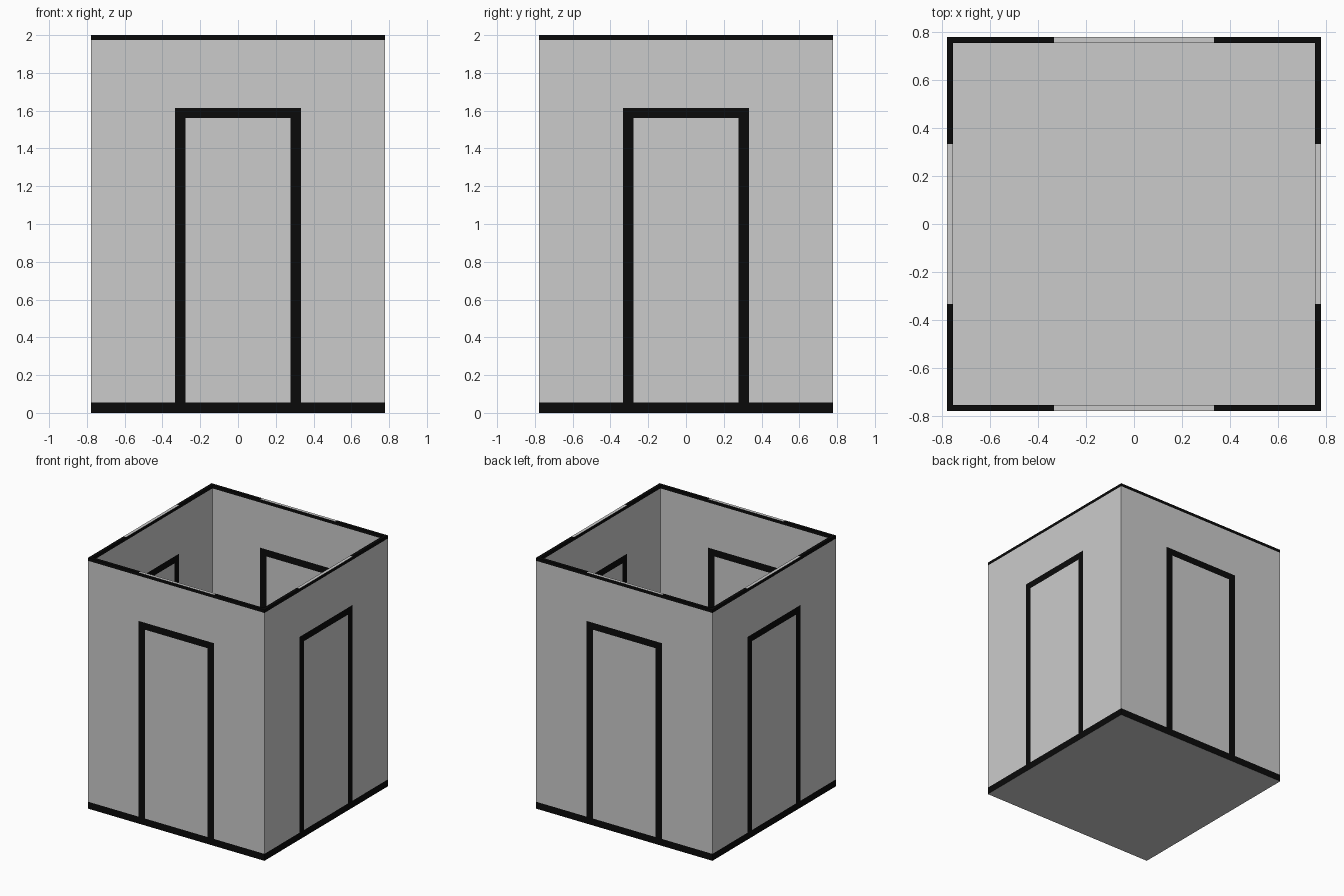
import bpy, bmesh
from math import pi
from mathutils import Matrix

if "Cube" in bpy.data.objects:
    bpy.data.objects.remove(bpy.data.objects["Cube"])

HALF, T, H = 0.777, 0.025, 2.0
GREY, BLACK = 0, 1

black = bpy.data.materials.new("black_trim")
black.diffuse_color = (0.003, 0.003, 0.003, 1)
black.use_nodes = True
black.node_tree.nodes["Principled BSDF"].inputs["Base Color"].default_value = black.diffuse_color

bm = bmesh.new()


def quad(points, turn, mat):
    f = bm.faces.new([bm.verts.new(turn @ p) for p in points])
    f.material_index = mat


def columns(half):
    return [-half, -0.333, -0.277, 0.277, 0.333, half]


def wall(half, floor, turn):
    """One wall skin: base strip, door frame and top strip flush in the panel."""
    xs, zs = columns(half), [floor, 0.055, 1.56, 1.615, H - T, H]
    for i in range(5):
        for j in range(5):
            strip = j in (0, 4)
            jamb = i in (1, 3) and j in (1, 2)
            lintel = i == 2 and j == 2
            pts = [Matrix.Translation((x, -half, z)).translation for x, z in (
                (xs[i], zs[j]), (xs[i + 1], zs[j]),
                (xs[i + 1], zs[j + 1]), (xs[i], zs[j + 1]))]
            quad(pts, turn, BLACK if strip or jamb or lintel else GREY)


def rim(turn):
    """Top edge of one wall, black at the corners and grey above the door."""
    outer, inner = columns(HALF), columns(HALF - T)
    for i in range(5):
        pts = [Matrix.Translation((x, y, H)).translation for x, y in (
            (outer[i], -HALF), (outer[i + 1], -HALF),
            (inner[i + 1], T - HALF), (inner[i], T - HALF))]
        quad(pts, turn, BLACK if i in (0, 4) else GREY)


# Four identical sides: outer skin, inner skin and top rim
for k in range(4):
    turn = Matrix.Rotation(k * pi / 2, 4, 'Z')
    wall(HALF, 0.0, turn)
    wall(HALF - T, T, turn)
    rim(turn)
bmesh.ops.remove_doubles(bm, verts=bm.verts, dist=1e-4)

# Floor: close the lower loops of both skins
before = set(bm.faces)
bmesh.ops.holes_fill(bm, edges=[e for e in bm.edges if e.is_boundary], sides=0)
for f in bm.faces:
    if f not in before:
        f.material_index = GREY
bmesh.ops.recalc_face_normals(bm, faces=bm.faces)

mesh = bpy.data.meshes.new("open_booth")
mesh.materials.append(None)
mesh.materials.append(black)
bm.to_mesh(mesh)
bm.free()
booth = bpy.data.objects.new("open_booth", mesh)
bpy.context.collection.objects.link(booth)
